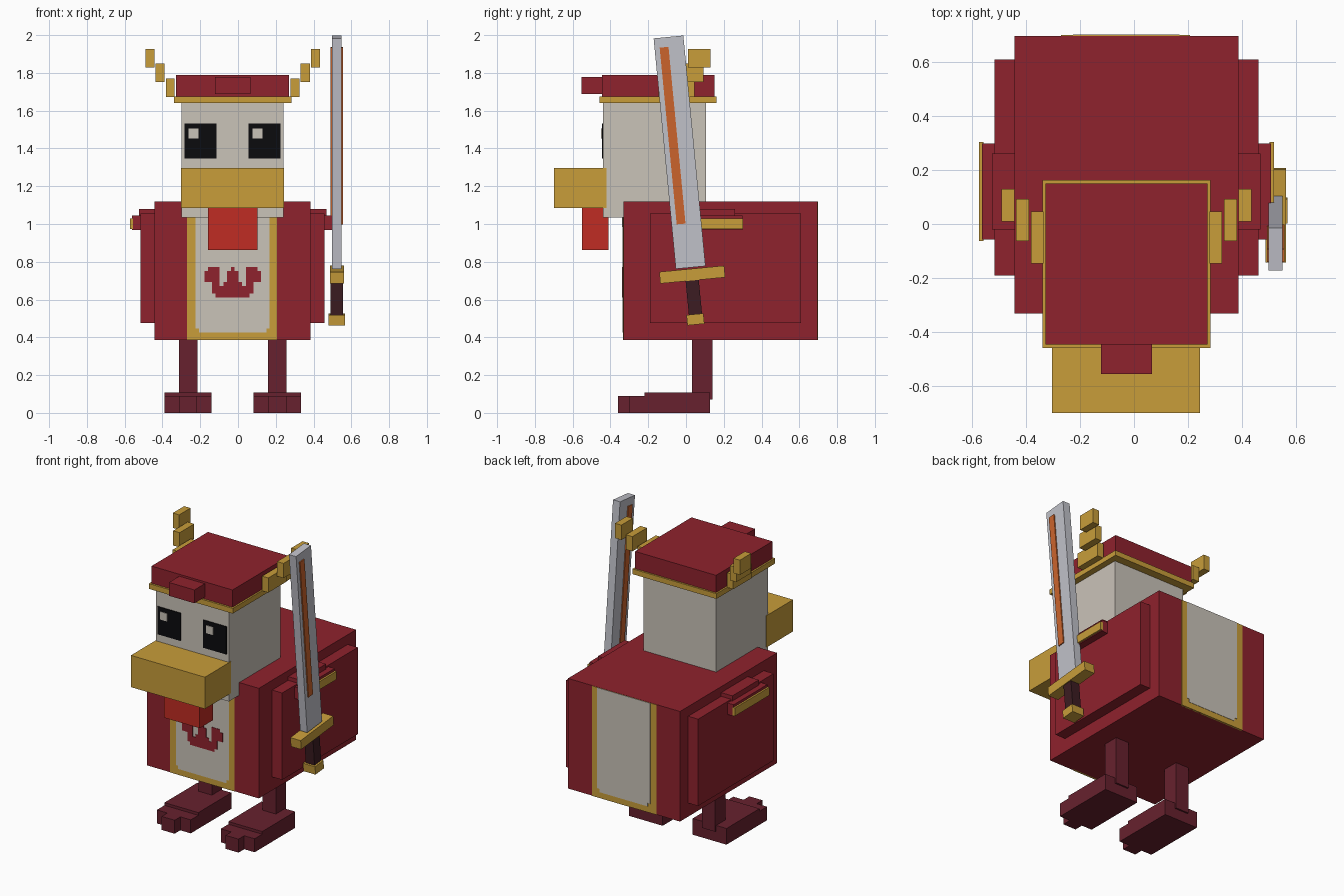
import bpy, bmesh, math
from mathutils import Matrix, Vector

if "Cube" in bpy.data.objects:
    bpy.data.objects.remove(bpy.data.objects["Cube"])

CX = -0.028  # symmetry plane of the bird (the sword shifts it off centre)


def material(name, rgb):
    lin = [(c / 255 / 12.92) if c < 11 else ((c / 255 + 0.055) / 1.055) ** 2.4 for c in rgb]
    m = bpy.data.materials.new(name)
    m.diffuse_color = (*lin, 1)
    m.use_nodes = True
    m.node_tree.nodes["Principled BSDF"].inputs["Base Color"].default_value = m.diffuse_color
    return m


RED = material("robe red", (143, 34, 45))
GOLD = material("gold", (200, 157, 58))
IVORY = material("ivory", (202, 195, 185))
SCARLET = material("wattle scarlet", (192, 44, 35))
MAROON = material("leg maroon", (103, 33, 46))
BLACK = material("eye black", (11, 11, 13))
STEEL = material("steel", (192, 193, 201))
ORANGE = material("groove orange", (203, 100, 44))
GRIP = material("grip brown", (60, 28, 34))


def boxes(name, mat, ranges, mirror=False):
    """One object from boxes (x0, x1, y0, y1, z0, z1), optionally mirrored over CX."""
    bm = bmesh.new()
    for x0, x1, y0, y1, z0, z1 in ranges:
        spans = [(x0, x1)] + ([(2 * CX - x1, 2 * CX - x0)] if mirror else [])
        for a, b in spans:
            mtx = (Matrix.Translation(((a + b) / 2, (y0 + y1) / 2, (z0 + z1) / 2))
                   @ Matrix.Diagonal((b - a, y1 - y0, z1 - z0, 1)))
            bmesh.ops.create_cube(bm, size=1, matrix=mtx)
    me = bpy.data.meshes.new(name)
    bm.to_mesh(me)
    bm.free()
    me.materials.append(mat)
    ob = bpy.data.objects.new(name, me)
    bpy.context.collection.objects.link(ob)
    return ob


# Body and wings
FRONT, BACK, LOW, TOP = -0.33, 0.695, 0.385, 1.12
boxes("body", RED, [(-0.442, 0.385, FRONT, BACK, LOW, TOP)])
boxes("wings", RED, [(0.38, 0.459, -0.19, 0.608, 0.475, 1.055)], True)
boxes("shoulder_pads", RED, [(0.38, 0.468, -0.02, 0.26, 1.0, 1.08),
                             (0.38, 0.505, -0.058, 0.298, 0.968, 1.045)], True)
boxes("shoulder_trim", GOLD, [(0.50, 0.517, -0.062, 0.302, 0.974, 1.028)], True)


# Robe panels on front and back
def panel(side, depth, sign):
    def plate(x0, x1, z0, z1, t):
        ys = sorted((depth - sign * 0.01, depth + sign * t))
        return (x0, x1, ys[0], ys[1], z0, z1)
    boxes(side + "_panel_border", GOLD, [plate(-0.27, 0.207, LOW, TOP - 0.001, 0.003)])
    boxes(side + "_panel", IVORY, [plate(-0.225, 0.168, 0.447, TOP - 0.001, 0.005),
                                   plate(-0.207, 0.150, 0.425, 0.447, 0.005)])


panel("front", FRONT, -1)
panel("back", BACK, 1)
boxes("collar_plate", IVORY, [(-0.19, 0.133, -0.338, -0.30, 0.985, 1.05)])

# Chest emblem as stepped pixels
ROWS = [".###...#...###.",
        "####..###..####",
        "####..###..####",
        "####..###..####",
        "..##.#####.##..",
        "..###########..",
        "..###########..",
        "...#########..."]
px = 0.02
cells = []
for r, row in enumerate(ROWS):
    c = 0
    while c < len(row):
        if row[c] == "#":
            end = c
            while end < len(row) and row[end] == "#":
                end += 1
            x = CX - 7.5 * px
            z = 0.772 - r * px
            cells.append((x + c * px, x + end * px, FRONT - 0.008, FRONT, z - px, z))
            c = end
        c += 1
boxes("chest_emblem", RED, cells)

# Head, beak and wattle
boxes("head", IVORY, [(-0.298, 0.24, -0.44, 0.107, 1.035, 1.65)])
boxes("beak", GOLD, [(-0.302, 0.244, -0.698, -0.42, 1.085, 1.297)])
boxes("wattle", SCARLET, [(-0.16, 0.102, -0.55, -0.41, 0.862, 1.09)])
boxes("eyes", BLACK, [(x, x + 0.17, -0.446, -0.438, 1.347, 1.532) for x in (-0.284, 0.055)])
boxes("eye_glints", IVORY, [(x, x + 0.053, -0.449, -0.44, 1.452, 1.505) for x in (-0.263, 0.077)])

# Hat with brim, badge and stepped horns
boxes("hat_brim", GOLD, [(-0.338, 0.282, -0.458, 0.162, 1.64, 1.675)])
boxes("hat", RED, [(-0.327, 0.271, -0.445, 0.15, 1.67, 1.79)])
boxes("hat_badge", RED, [(-0.122, 0.066, -0.554, -0.44, 1.688, 1.777)])
boxes("horns", GOLD, [(0.279, 0.325, -0.145, 0.046, 1.672, 1.77),
                      (0.332, 0.380, -0.062, 0.092, 1.752, 1.85),
                      (0.386, 0.433, 0.01, 0.13, 1.828, 1.927)], True)

# Legs and stepped feet
boxes("legs", MAROON, [(0.159, 0.257, 0.032, 0.139, 0.07, 0.39)], True)
boxes("feet", MAROON, [(0.083, 0.333, -0.22, 0.128, 0, 0.108),
                       (0.083, 0.333, -0.30, -0.21, 0, 0.09),
                       (0.160, 0.256, -0.36, -0.29, 0, 0.09)], True)

# Sword, each part modelled upright and then tilted forward
TILT = math.radians(5.5)


def sword_part(name, mat, x0, x1, y, z, width, length):
    ob = boxes(name, mat, [(x0, x1, -width / 2, width / 2, -length / 2, length / 2)])
    ob.data.transform(Matrix.Translation(Vector((0, y, z))) @ Matrix.Rotation(TILT, 4, 'X'))


sword_part("sword_blade", STEEL, 0.497, 0.549, -0.034, 1.38, 0.158, 1.226)
sword_part("sword_groove", ORANGE, 0.491, 0.556, -0.071, 1.468, 0.047, 0.94)
sword_part("sword_guard", GOLD, 0.486, 0.562, 0.033, 0.732, 0.345, 0.062)
sword_part("sword_grip", GRIP, 0.490, 0.555, 0.041, 0.615, 0.07, 0.21)
sword_part("sword_pommel", GOLD, 0.478, 0.567, 0.050, 0.495, 0.09, 0.055)
